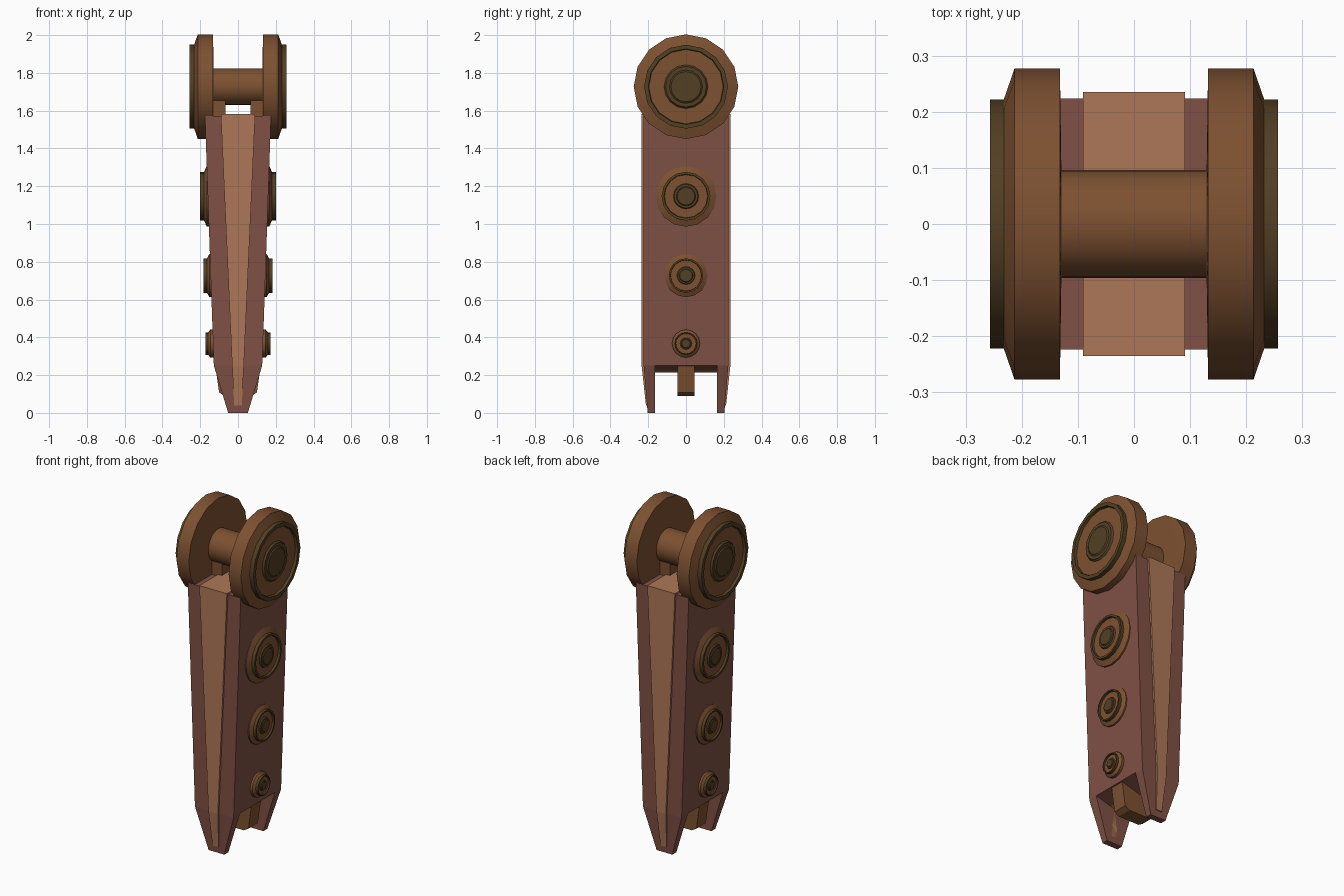
import bpy, bmesh, math

if "Cube" in bpy.data.objects:
    bpy.data.objects.remove(bpy.data.objects["Cube"])


def material(name, rgb):
    m = bpy.data.materials.new(name)
    m.diffuse_color = (*rgb, 1)
    m.use_nodes = True
    m.node_tree.nodes["Principled BSDF"].inputs["Base Color"].default_value = m.diffuse_color
    return m


BROWN = material("brown", (0.205, 0.082, 0.031))
DARK = material("dark_bronze", (0.085, 0.05, 0.017))
RED = material("red_brown", (0.215, 0.082, 0.058))
TAN = material("tan", (0.42, 0.185, 0.095))


def finish(name, bm, mats, smooth=False):
    bmesh.ops.recalc_face_normals(bm, faces=bm.faces)
    me = bpy.data.meshes.new(name)
    bm.to_mesh(me)
    bm.free()
    for m in mats:
        me.materials.append(m)
    ob = bpy.data.objects.new(name, me)
    bpy.context.collection.objects.link(ob)
    bpy.ops.object.select_all(action='DESELECT')
    ob.select_set(True)
    bpy.context.view_layer.objects.active = ob
    if smooth:
        bpy.ops.object.shade_smooth_by_angle(angle=math.radians(30))
    return ob


def loft(name, levels, mat):
    """Tapered box through (z, half width, half depth) levels."""
    bm = bmesh.new()
    rings = [[bm.verts.new((sx * hx, sy * hy, z))
              for sx, sy in ((-1, -1), (1, -1), (1, 1), (-1, 1))] for z, hx, hy in levels]
    bm.faces.new(rings[0])
    bm.faces.new(rings[-1])
    for a, b in zip(rings, rings[1:]):
        for i in range(4):
            j = (i + 1) % 4
            bm.faces.new((a[i], a[j], b[j], b[i]))
    return finish(name, bm, [mat])


def extrude_y(name, pts, hy, mats):
    """Extrude an x-z outline through the depth."""
    bm = bmesh.new()
    f = bm.faces.new([bm.verts.new((x, -hy, z)) for x, z in pts])
    new = bmesh.ops.extrude_face_region(bm, geom=[f])["geom"]
    bmesh.ops.translate(bm, vec=(0, 2 * hy, 0),
                        verts=[v for v in new if isinstance(v, bmesh.types.BMVert)])
    return finish(name, bm, mats)


def lathe(name, profile, z, n=16):
    """Revolve (x, radius, material index) points about the x axis."""
    bm = bmesh.new()
    rings = []
    for x, r, _ in profile:
        if r == 0:
            rings.append([bm.verts.new((x, 0, z))] * n)
        else:
            rings.append([bm.verts.new((x, r * math.sin(2 * math.pi * i / n),
                                        z + r * math.cos(2 * math.pi * i / n))) for i in range(n)])
    for a, b, p in zip(rings, rings[1:], profile[1:]):
        for i in range(n):
            j = (i + 1) % n
            quad = list(dict.fromkeys((a[i], a[j], b[j], b[i])))
            bm.faces.new(quad).material_index = p[2]
    return finish(name, bm, [BROWN, DARK], smooth=True)


# Body and raised centre strip, both notched at the bottom
body = loft("body", [(0, 0.052, 0.203), (0.25, 0.128, 0.224), (1.572, 0.175, 0.224)], RED)
strip = loft("centre_strip", [(0.04, 0.02, 0.212), (0.25, 0.031, 0.235), (1.582, 0.091, 0.235)], TAN)
cutter = extrude_y("notch_cutter", [(-0.3, -0.1), (0.3, -0.1), (0.3, 0.3), (0, 0.215), (-0.3, 0.3)],
                   0.165, [RED])
cutter.hide_render = True
for ob in (body, strip):
    mod = ob.modifiers.new("notch", 'BOOLEAN')
    mod.operation = 'DIFFERENCE'
    mod.solver = 'EXACT'
    mod.object = cutter
    bpy.context.view_layer.objects.active = ob
    bpy.ops.object.modifier_apply(modifier=mod.name)
bpy.data.objects.remove(cutter)

# Tab inside the notch
extrude_y("bottom_tab", [(-0.07, 0.09), (0.07, 0.09), (0.1, 0.108), (0.122, 0.26), (-0.122, 0.26),
                         (-0.1, 0.108)], 0.045, [BROWN])

# Axle and its two supports
lathe("axle", [(-0.15, 0, 0), (-0.15, 0.096, 0), (0.15, 0.096, 0), (0.15, 0, 0)], 1.727, 32)
for s in (-1, 1):
    extrude_y("axle_support", [(s * 0.065, 1.5), (s * 0.132, 1.5), (s * 0.132, 1.66),
                               (s * 0.065, 1.66)], 0.06, [BROWN])

# Dished disc: offset from its outer face, radius, material index
DISC = [(-0.129, 0, 0), (-0.125, 0.277, 0), (-0.044, 0.277, 0), (-0.025, 0.222, 0),
        (0, 0.222, 1), (0, 0.2, 1), (-0.016, 0.197, 1), (-0.016, 0.116, 0),
        (-0.006, 0.108, 1), (-0.006, 0.088, 1), (0, 0.08, 1), (0, 0, 1)]

# Top discs and side rivets: name, z, outer x, radius, depth scale
for name, z, x0, r, d in (("top_disc", 1.727, 0.257, 0.277, 1.0),
                          ("large_rivet", 1.147, 0.2, 0.161, 0.8),
                          ("medium_rivet", 0.727, 0.182, 0.114, 0.7),
                          ("small_rivet", 0.367, 0.173, 0.074, 0.6)):
    for s in (-1, 1):
        lathe(name, [(s * (x0 + dx * d), q * r / 0.277, m) for dx, q, m in DISC], z)
